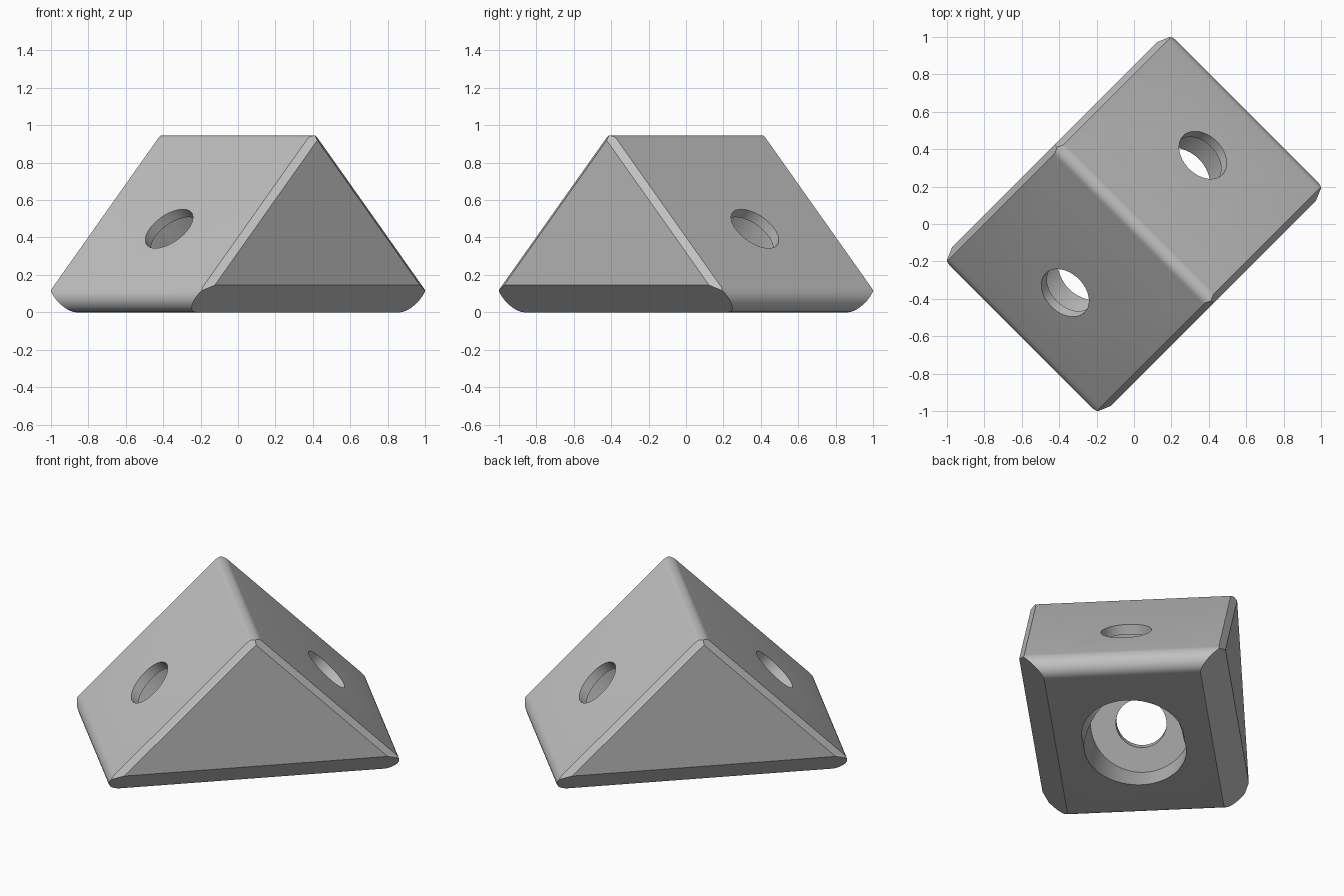
import bpy, bmesh
from math import sin, cos, pi, sqrt
from mathutils import Vector

cube = bpy.data.objects.get("Cube")
if cube:
    bpy.data.objects.remove(cube, do_unlink=True)

REACH = 0.968       # height of the unrounded ridge, slopes are at 45 degrees
HALF_WIDTH = 0.60
FOOT_R, RIDGE_R = 0.081, 0.057
WALL = 0.06         # thickness left under each screw seat
SEAT_X = 0.521      # where each hole axis meets its slope


def arc(cx, cz, r, start, end, steps=10):
    angles = [start + (end - start) * i / steps for i in range(steps + 1)]
    return [(cx + r * cos(a), cz + r * sin(a)) for a in angles]


# Triangular profile with rounded feet and ridge
foot_x = REACH - FOOT_R * (1 + sqrt(2))
right_foot = arc(foot_x, FOOT_R, FOOT_R, -pi / 2, pi / 4)
ridge = arc(0, REACH - RIDGE_R * sqrt(2), RIDGE_R, pi / 4, 3 * pi / 4)
left_foot = [(-x, z) for x, z in reversed(right_foot)]
profile = right_foot + ridge + left_foot

bm = bmesh.new()
face = bm.faces.new([bm.verts.new((x, -HALF_WIDTH, z)) for x, z in profile])
extruded = bmesh.ops.extrude_face_region(bm, geom=[face])
new_verts = [v for v in extruded["geom"] if isinstance(v, bmesh.types.BMVert)]
bmesh.ops.translate(bm, verts=new_verts, vec=(0, 2 * HALF_WIDTH, 0))


# Chamfers around both end faces
def chamfer(point, normal):
    geom = bm.verts[:] + bm.edges[:] + bm.faces[:]
    cut = bmesh.ops.bisect_plane(bm, geom=geom, plane_co=point, plane_no=normal,
                                 clear_outer=True, dist=1e-5)
    edges = [e for e in cut["geom_cut"] if isinstance(e, bmesh.types.BMEdge)]
    bmesh.ops.holes_fill(bm, edges=edges, sides=0)


for side in (-1, 1):
    chamfer((0, side * 0.455, 0), (0, side, -1))
    for slope in (-1, 1):
        chamfer((0, side * 0.566, REACH), (slope, side * sqrt(2), 1))

bmesh.ops.recalc_face_normals(bm, faces=bm.faces[:])
mesh = bpy.data.meshes.new("corner_bracket")
bm.to_mesh(mesh)
bm.free()
bracket = bpy.data.objects.new("corner_bracket", mesh)
bpy.context.collection.objects.link(bracket)


# Screw holes with wide counterbores from below
def bore(name, slope, radius, start, end):
    axis = Vector((-slope, 0, -1)).normalized()
    entry = Vector((slope * SEAT_X, 0, REACH - SEAT_X))
    bpy.ops.mesh.primitive_cylinder_add(
        vertices=64, radius=radius, depth=end - start,
        location=entry + axis * (start + end) / 2,
        rotation=axis.to_track_quat("Z", "Y").to_euler())
    cutter = bpy.context.object
    cutter.name = name
    cutter.hide_render = True
    mod = bracket.modifiers.new(name, "BOOLEAN")
    mod.operation = "DIFFERENCE"
    mod.solver = "EXACT"
    mod.object = cutter
    bpy.ops.object.select_all(action="DESELECT")
    bpy.context.view_layer.objects.active = bracket
    bracket.select_set(True)
    bpy.ops.object.modifier_apply(modifier=name)
    bpy.data.objects.remove(cutter, do_unlink=True)


for slope in (-1, 1):
    bore("counterbore", slope, 0.295, WALL, 1.2)
    bore("screw_hole", slope, 0.147, -0.2, WALL + 0.1)

# Plain grey finish
grey = bpy.data.materials.new("plain_grey")
grey.use_nodes = True
colour = (0.53, 0.53, 0.53, 1)
grey.diffuse_color = colour
grey.node_tree.nodes["Principled BSDF"].inputs["Base Color"].default_value = colour
bracket.data.materials.clear()
bracket.data.materials.append(grey)

# Stand it diagonally
bracket.rotation_euler.z = pi / 4
bpy.ops.object.shade_smooth_by_angle(angle=pi / 6)
